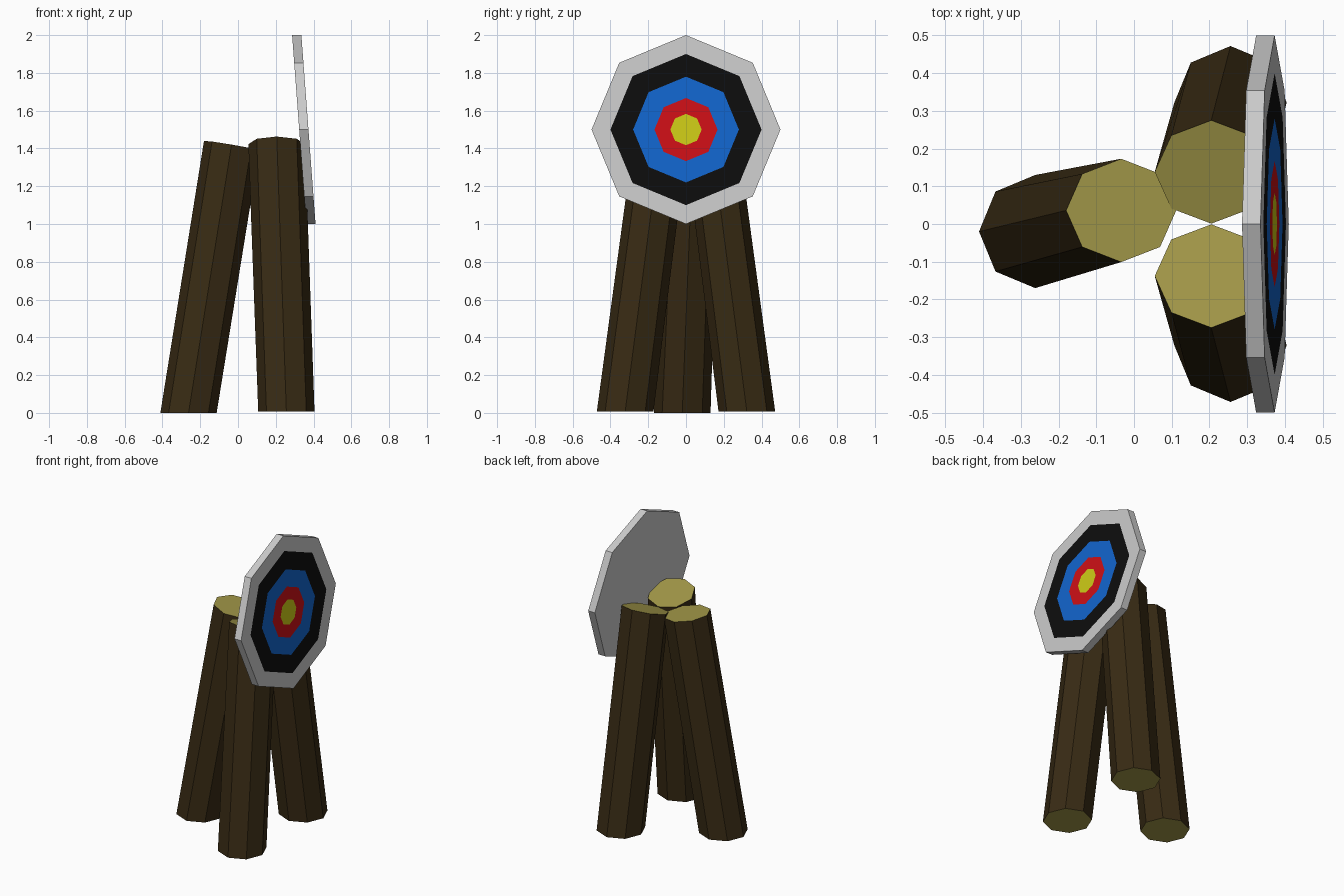
import bpy, bmesh
from math import cos, sin, pi

if "Cube" in bpy.data.objects:
    bpy.data.objects.remove(bpy.data.objects["Cube"])


def mat(name, rgb):
    m = bpy.data.materials.new(name)
    m.diffuse_color = (*rgb, 1)
    m.use_nodes = True
    m.node_tree.nodes["Principled BSDF"].inputs["Base Color"].default_value = m.diffuse_color
    return m


def finish(name, bm, mats=()):
    me = bpy.data.meshes.new(name)
    bm.to_mesh(me)
    bm.free()
    for m in mats:
        me.materials.append(m)
    ob = bpy.data.objects.new(name, me)
    bpy.context.collection.objects.link(ob)
    return ob


def bridge(bm, a, b):
    n = len(a)
    for i in range(n):
        j = (i + 1) % n
        bm.faces.new((a[i], a[j], b[j], b[i]))


BARK = mat("bark", (0.040, 0.024, 0.007))
CUT = mat("cut_wood", (0.36, 0.31, 0.065))


def leg(name, bottom, top, r_top, slope):
    """Octagonal log: flat foot, sloped top cut with slope = (dz/dx, dz/dy)."""
    bm = bmesh.new()
    lo, hi = [], []
    for i in range(8):
        c, s = cos(i * pi / 4), sin(i * pi / 4)
        lo.append(bm.verts.new((bottom[0] + 0.149 * c, bottom[1] + 0.15 * s, bottom[2])))
        dx, dy = r_top[0] * c, r_top[1] * s
        hi.append(bm.verts.new((top[0] + dx, top[1] + dy,
                                top[2] + slope[0] * dx + slope[1] * dy)))
    bridge(bm, lo, hi)
    for cap in (hi, lo[::-1]):
        bm.faces.new(cap).material_index = 1
    return finish(name, bm, (BARK, CUT))


# Three leaning logs
leg("rear_leg", (-0.262, -0.02, 0), (-0.034, 0.036, 1.415), (0.146, 0.137), (-0.17, -0.04))
for side, s in (("left", -1), ("right", 1)):
    leg(side + "_front_leg", (0.256, s * 0.322, 0.008), (0.205, s * 0.138, 1.422),
        (0.15, 0.137), (0, s * 0.3))


# Octagonal board leaning back against the front legs
def ring(bm, x, r):
    return [bm.verts.new((x - 0.075 * r * sin(i * pi / 4), r * cos(i * pi / 4),
                          1.5 + r * sin(i * pi / 4))) for i in range(8)]


RADII = [0.40, 0.28, 0.167, 0.083]
bm = bmesh.new()
back, front, inner = ring(bm, 0.324, 0.5), ring(bm, 0.373, 0.5), ring(bm, 0.373, RADII[0])
bm.faces.new(back[::-1])
bridge(bm, back, front)
bridge(bm, front, inner)
finish("target_board", bm)

# Coloured scoring rings, flush with the board face
COLOURS = [("black", (0.004, 0.004, 0.004)), ("blue", (0.006, 0.13, 0.62)),
           ("red", (0.62, 0.005, 0.008)), ("yellow", (0.62, 0.60, 0.008))]
for k, (colour, rgb) in enumerate(COLOURS):
    bm = bmesh.new()
    outer = ring(bm, 0.373, RADII[k])
    if k < 3:
        bridge(bm, outer, ring(bm, 0.373, RADII[k + 1]))
    else:
        bm.faces.new(outer)
    finish(colour + "_ring", bm, (mat(colour, rgb),))
